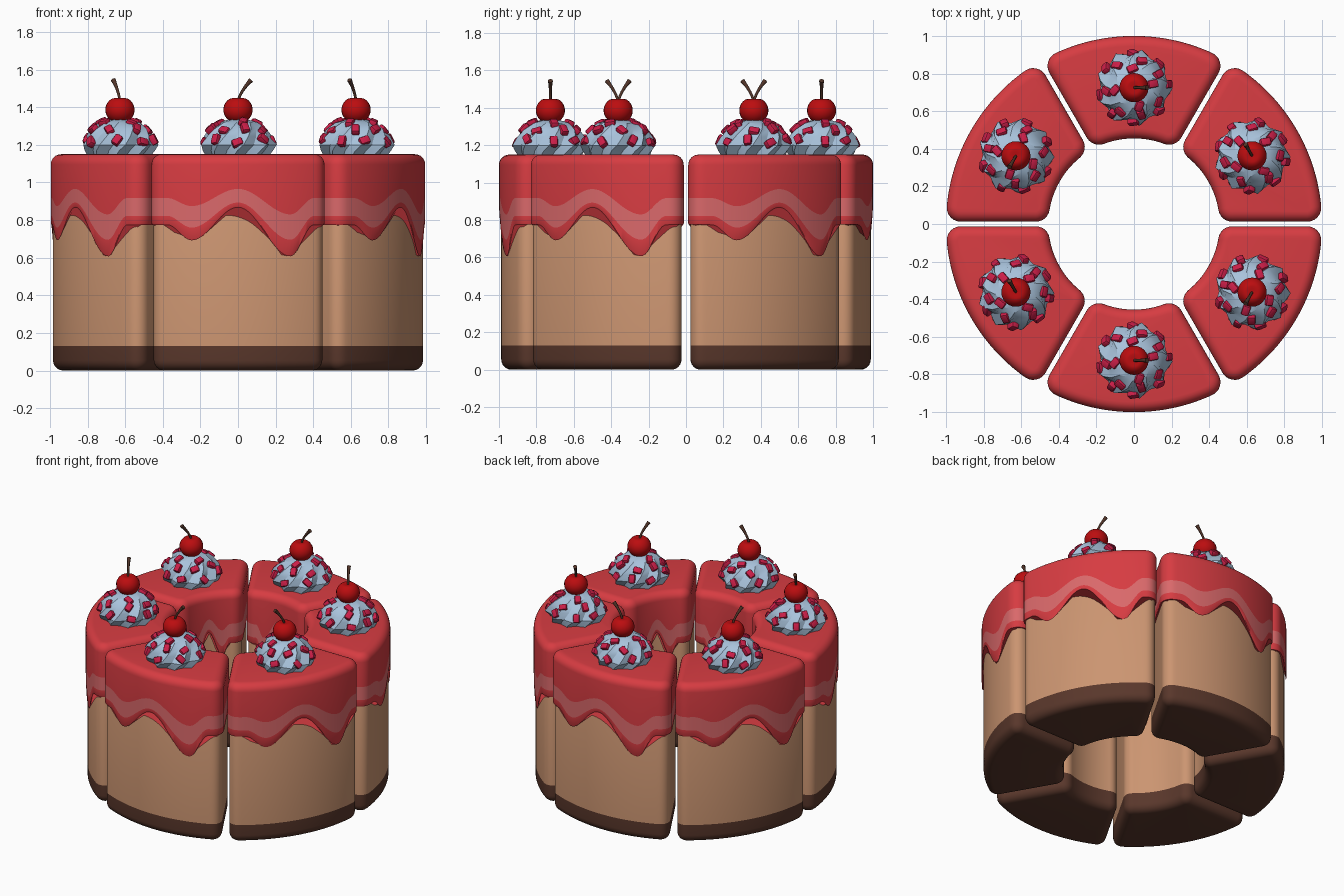
import bpy, bmesh, math
from math import sin, cos, pi, radians, asin
from mathutils import Vector, Matrix

if "Cube" in bpy.data.objects:
    bpy.data.objects.remove(bpy.data.objects["Cube"], do_unlink=True)


def material(name, rgb):
    m = bpy.data.materials.new(name)
    m.use_nodes = True
    m.diffuse_color = (*rgb, 1)
    m.node_tree.nodes["Principled BSDF"].inputs["Base Color"].default_value = (*rgb, 1)
    return m


RED = material("icing red", (0.68, 0.045, 0.054))
PINK = material("icing stripe pink", (0.70, 0.14, 0.145))
TAN = material("sponge tan", (0.60, 0.30, 0.165))
BROWN = material("base brown", (0.10, 0.038, 0.024))
BLUE = material("cream pale blue", (0.40, 0.55, 0.72))
CHERRY = material("cherry red", (0.50, 0.004, 0.005))
CANDY = material("sprinkle pink", (0.60, 0.013, 0.065))
STEM = material("stem brown", (0.085, 0.035, 0.022))


def finish(name, bm, mats, angle=40):
    """Turn a bmesh into mesh data, smooth below the given angle."""
    mesh = bpy.data.meshes.new(name)
    bm.to_mesh(mesh)
    bm.free()
    for m in mats:
        mesh.materials.append(m)
    if angle:
        mesh.shade_smooth()
        mesh.set_sharp_from_angle(angle=radians(angle))
    return mesh


def loft(name, rings, mats, row_mat=lambda i: 0, angle=40):
    """Skin a stack of equal-length rings and cap both ends."""
    bm = bmesh.new()
    loops = [[bm.verts.new(p) for p in ring] for ring in rings]
    n = len(loops[0])
    for i, (a, b) in enumerate(zip(loops, loops[1:])):
        for j in range(n):
            k = (j + 1) % n
            bm.faces.new((a[j], a[k], b[k], b[j])).material_index = row_mat(i)
    bm.faces.new(loops[0][::-1]).material_index = row_mat(0)
    bm.faces.new(loops[-1]).material_index = row_mat(len(rings) - 2)
    return finish(name, bm, mats, angle)


def place(name, mesh, turn, loc=(0, 0, 0)):
    ob = bpy.data.objects.new(name, mesh)
    ob.rotation_euler.z = turn
    ob.location = loc
    bpy.context.collection.objects.link(ob)


# Rounded ring-sector outline, centred on +x
OUTER, INNER, GAP, FILLET, HALF = 1.0, 0.455, 0.012, 0.075, pi / 6
TOP, ROUND = 1.15, 0.055
WAVE = [(-0.9, 0.775), (-0.58, 0.692), (0, 0.868), (0.66, 0.607), (0.97, 0.775)]


def drip(u):
    """Height of the icing edge across a slice, u from -1 to 1."""
    for (u0, z0), (u1, z1) in zip(WAVE, WAVE[1:]):
        if u0 <= u <= u1:
            return z0 + (z1 - z0) * (1 - cos(pi * (u - u0) / (u1 - u0))) / 2
    return WAVE[0][1]


def polar(r, a):
    return Vector((r * cos(a), r * sin(a), 0))


def outline():
    """List of (point, outward normal, drip height)."""
    pts = []
    ao = HALF - asin((GAP + FILLET) / (OUTER - FILLET))
    ai = HALF - asin((GAP + FILLET) / (INNER + FILLET))

    def arc(r, span, sign, n=48):
        for i in range(1, n):
            u = sign * (2 * i / n - 1)
            pts.append((polar(r, u * span), polar(sign, u * span), drip(u)))

    def corner(r, a, n0, n1, n=6):
        for i in range(n + 1):
            d = polar(1, n0 + (n1 - n0) * i / n)
            pts.append((polar(r, a) + FILLET * d, d, drip(1)))

    side = HALF + pi / 2
    arc(OUTER, ao, 1)
    corner(OUTER - FILLET, ao, ao, side)
    corner(INNER + FILLET, ai, side, ai + pi)
    arc(INNER, ai, -1)
    corner(INNER + FILLET, -ai, pi - ai, 2 * pi - side)
    corner(OUTER - FILLET, -ao, 2 * pi - side, 2 * pi - ao)
    return pts


EDGE = outline()


def ring(inset, height):
    """Outline shrunk by inset; height is a function of the drip."""
    return [p - n * inset + Vector((0, 0, height(d))) for p, n, d in EDGE]


def flat(inset, z):
    return ring(inset, lambda d: z)


# Sponge slice with dark base
SKIN = 0.012
steps = [radians(15 * i) for i in range(7)]
sponge_rings = [flat(SKIN + ROUND * (1 - sin(a)), ROUND * (1 - cos(a))) for a in steps]
sponge_rings += [flat(SKIN, 0.13), flat(SKIN, 0.95), flat(SKIN + ROUND, TOP - 0.03)]
sponge = loft("sponge", sponge_rings, [BROWN, TAN], lambda i: int(i >= len(steps)))

# Icing with wavy edge and a stripe that follows it
icing_rings = [
    ring(SKIN + 0.01, lambda d: d + 0.004),
    ring(0.003, lambda d: d),
    ring(0, lambda d: d + 0.006),
    ring(0, lambda d: 0.695 + 0.76 * (d - 0.607)),
    ring(0, lambda d: 0.83 + 0.52 * (d - 0.607)),
]
icing_rings += [flat(ROUND * (1 - cos(a)), TOP - ROUND * (1 - sin(a))) for a in steps]
icing = loft("icing", icing_rings[1:], [RED, PINK], lambda i: int(i == 2))

# Lumpy piped cream dome
LOBES = 9
cream_profile = [(0.165, -0.02), (0.19, 0.02), (0.205, 0.05), (0.185, 0.095),
                 (0.155, 0.135), (0.11, 0.168), (0.05, 0.185)]
cream_rings = []
for i, (r, z) in enumerate(cream_profile):
    cream_rings.append([
        polar(r * (1 if j % 2 else 0.86), pi * j / LOBES + 0.16 * i) + Vector((0, 0, z))
        for j in range(2 * LOBES)])
cream = loft("cream", cream_rings, [BLUE], angle=25)

# Sprinkles pressed into the cream
bm = bmesh.new()
for count, radius, z, tilt, start in ((8, 0.18, 0.07, 65, 0.1), (7, 0.145, 0.13, 45, 0.5),
                                      (4, 0.10, 0.165, 25, 0.2)):
    for i in range(count):
        a = start + 2 * pi * i / count + 0.12 * sin(5 * i)
        mat = (Matrix.Translation(polar(radius, a) + Vector((0, 0, z + 0.012 * sin(3 * i))))
               @ Matrix.Rotation(a, 4, "Z") @ Matrix.Rotation(radians(tilt), 4, "Y")
               @ Matrix.Rotation(1.9 * i, 4, "Z") @ Matrix.Diagonal((0.058, 0.042, 0.038, 1)))
        bmesh.ops.create_cube(bm, size=1, matrix=mat)
bmesh.ops.bevel(bm, geom=bm.edges[:], offset=0.009, segments=2, affect="EDGES", profile=0.5)
sprinkles = finish("sprinkles", bm, [CANDY])

# Cherry with a dimpled top
cherry_rings = []
for i in range(1, 15):
    a = pi * i / 15
    r, z = 0.078 * sin(a), 0.236 - 0.072 * cos(a)
    z -= 0.02 * max(0, 1 - r / 0.04) if i > 7 else 0
    cherry_rings.append([polar(r, 2 * pi * j / 24) + Vector((0, 0, z)) for j in range(24)])
cherry = loft("cherry", cherry_rings, [CHERRY], angle=60)

# Curved stem, flared at the tip
stem_rings = []
for i in range(9):
    t = i / 8
    centre = Vector((0.07 * t ** 1.6, 0, 0.275 + 0.12 * t))
    lean = 0.75 * t
    r = 0.0075 + 0.006 * t ** 4
    stem_rings.append([centre + Matrix.Rotation(lean, 3, "Y") @ polar(r, pi * j / 4)
                       for j in range(8)])
stem = loft("stem", stem_rings, [STEM], angle=50)

# Six slices around the ring, each with its topping
for k in range(6):
    angle = -pi / 2 + k * pi / 3
    place(f"sponge_slice_{k + 1}", sponge, angle)
    place(f"icing_{k + 1}", icing, angle)
    spot = polar(0.725, angle) + Vector((0, 0, TOP))
    for part, mesh in (("cream", cream), ("sprinkles", sprinkles),
                       ("cherry", cherry), ("stem", stem)):
        place(f"{part}_{k + 1}", mesh, -2 * k * pi / 3, spot)
